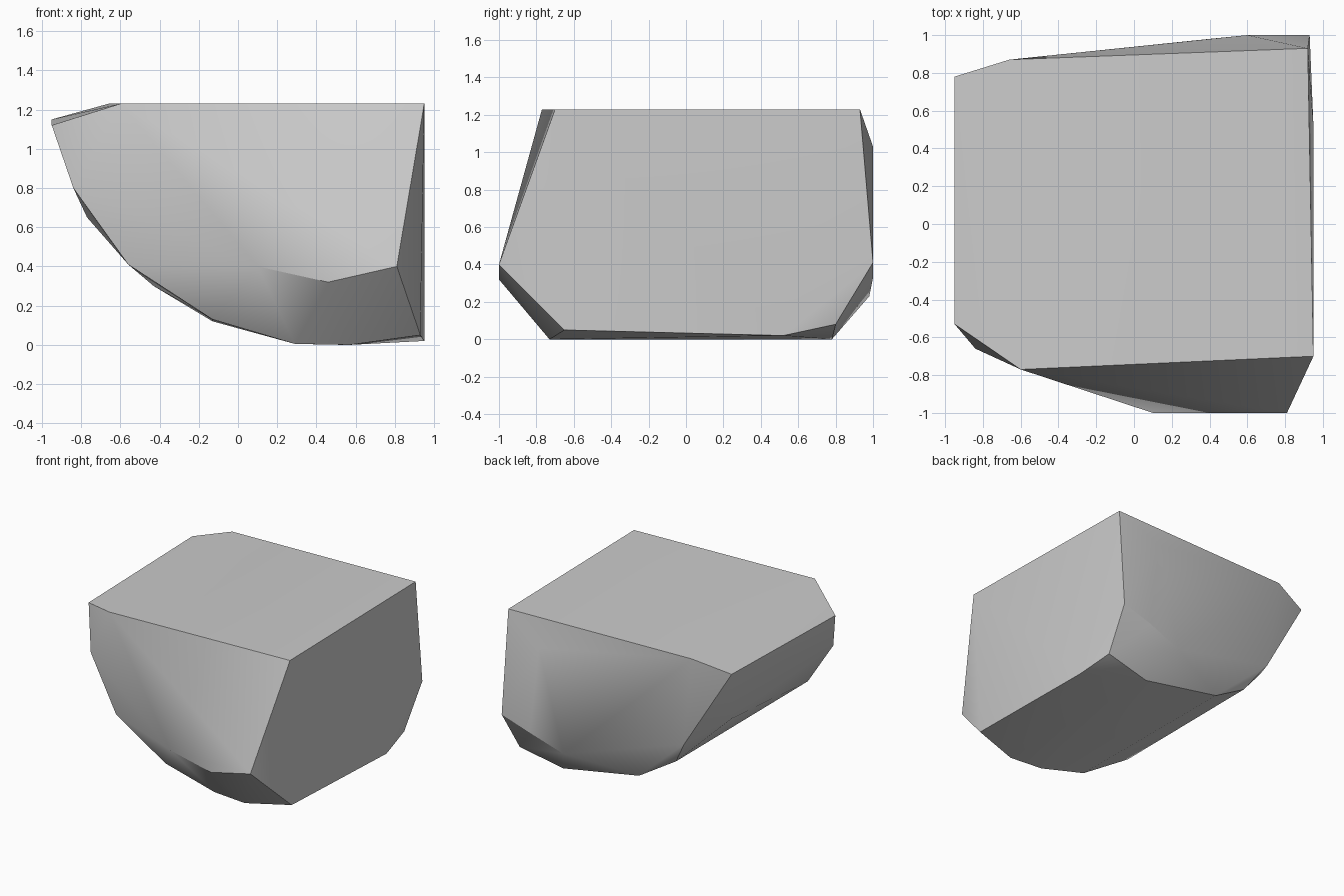
import bpy, bmesh, math

# Remove only the default cube
default_cube = bpy.data.objects.get("Cube")
if default_cube:
    bpy.data.objects.remove(default_cube, do_unlink=True)


def flat_material(name, colour):
    material = bpy.data.materials.new(name)
    material.use_nodes = True
    material.diffuse_color = colour
    shader = next(node for node in material.node_tree.nodes
                  if node.type == 'BSDF_PRINCIPLED')
    shader.inputs["Base Color"].default_value = colour
    return material


def convex_stone(name, corner_groups, material):
    """Wrap a tight convex skin around the groups of corner points."""
    bm = bmesh.new()
    for group in corner_groups:
        for corner in group:
            bm.verts.new(corner)
    hull = bmesh.ops.convex_hull(bm, input=bm.verts[:])
    leftovers = {item for key in ("geom_interior", "geom_unused")
                 for item in hull[key] if isinstance(item, bmesh.types.BMVert)}
    bmesh.ops.delete(bm, geom=list(leftovers), context='VERTS')
    bmesh.ops.recalc_face_normals(bm, faces=bm.faces[:])
    mesh = bpy.data.meshes.new(name)
    bm.to_mesh(mesh)
    bm.free()
    mesh.materials.append(material)
    stone = bpy.data.objects.new(name, mesh)
    bpy.context.collection.objects.link(stone)
    return stone


# Flat top, dipping slightly towards the right edge
top_rim = [(.95, -.7, 1.23), (-.6, -.77, 1.23), (-.95, -.53, 1.12),
           (-.95, .78, 1.15), (-.66, .87, 1.23), (.92, .93, 1.23)]

# Widest corners of the front, back and left sides
front_belly = [(.81, -1, .4), (.46, -1, .32), (.1, -1, .4)]
back_belly = [(.6, 1, 1.03), (.93, 1, .41), (.68, 1, .33), (.4, .98, .23)]
left_foot = [(.93, -.65, .05), (.95, .52, .02), (.91, .8, .08)]

# Curved underside sweeping from the right edge down to the base
front_sweep = [(-.84, -.66, .8), (-.56, -.74, .41), (-.13, -.73, .13),
               (.29, -.71, .005), (.57, -.73, 0)]
back_sweep = [(-.77, .52, .65), (-.57, .84, .51), (-.43, .74, .3),
              (-.13, .78, .12), (.54, .78, 0)]

grey_stone = flat_material("grey stone", (.6, .6, .6, 1))
rock = convex_stone("rock", [top_rim, front_belly, back_belly, left_foot,
                             front_sweep, back_sweep], grey_stone)

# Soft shading across shallow facets, crisp main edges
bpy.ops.object.select_all(action='DESELECT')
rock.select_set(True)
bpy.context.view_layer.objects.active = rock
bpy.ops.object.shade_smooth_by_angle(angle=math.radians(30))
